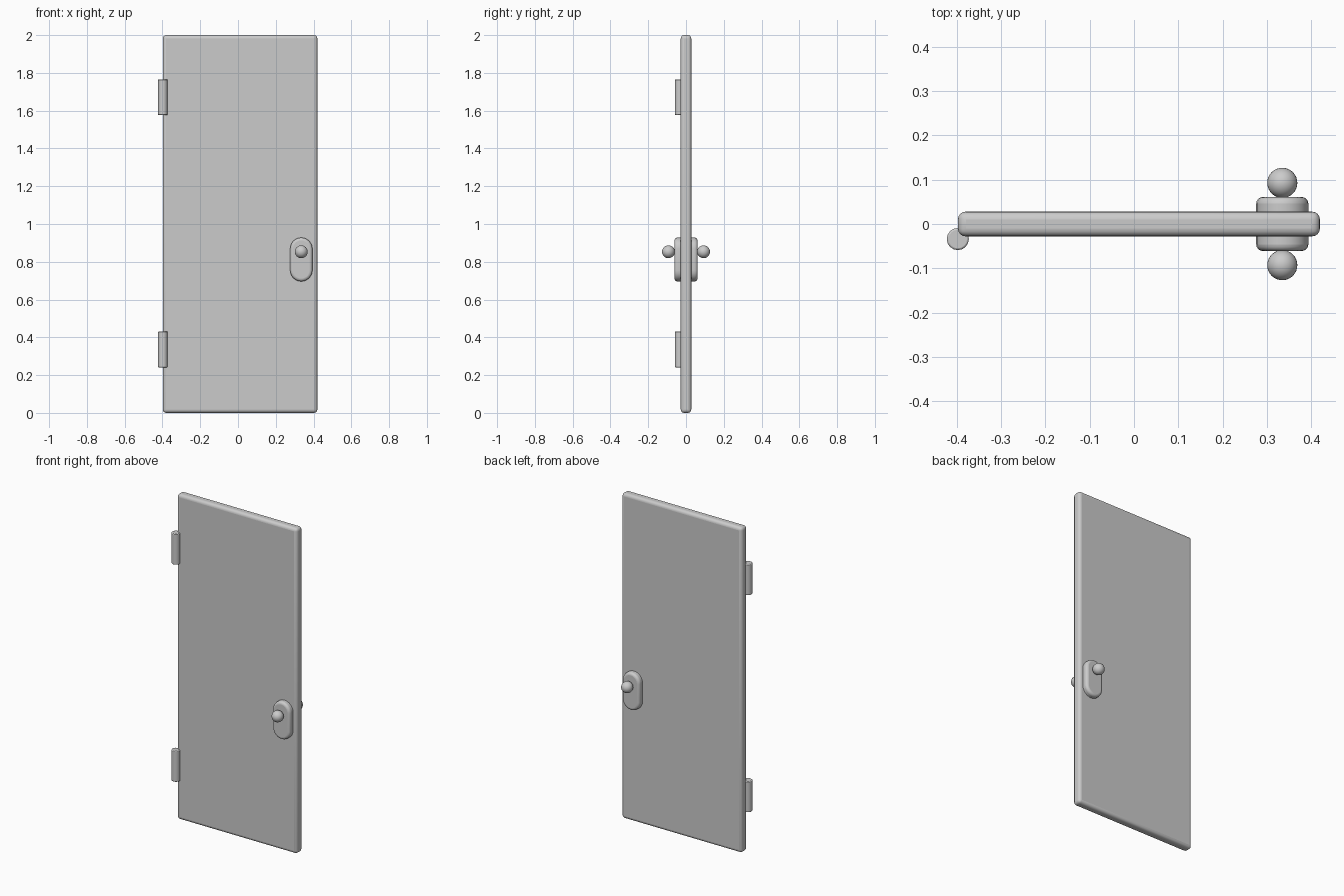
import bpy
from math import radians, cos, sin, pi

if "Cube" in bpy.data.objects:
    bpy.data.objects.remove(bpy.data.objects["Cube"])


def finish(obj, name, bevel=0.0, segments=4):
    obj.name = name
    if bevel:
        mod = obj.modifiers.new("rounded_edges", "BEVEL")
        mod.width = bevel
        mod.segments = segments
        mod.limit_method = "ANGLE"
        mod.angle_limit = radians(40)
    bpy.ops.object.select_all(action="DESELECT")
    obj.select_set(True)
    bpy.context.view_layer.objects.active = obj
    bpy.ops.object.shade_smooth_by_angle(angle=radians(35))
    return obj


# Door panel with rounded edges
bpy.ops.mesh.primitive_cube_add(size=1, location=(0.011, 0, 1.0))
door = bpy.context.object
door.scale = (0.818, 0.056, 2.0)
bpy.ops.object.transform_apply(location=False, rotation=False, scale=True)
finish(door, "door_panel", 0.018)

# Hinge barrels on the front left edge
for label, z in (("lower", 0.336), ("upper", 1.671)):
    bpy.ops.mesh.primitive_cylinder_add(vertices=16, radius=0.025, depth=0.19,
                                        location=(-0.398, -0.034, z))
    finish(bpy.context.object, label + "_hinge", 0.004, 2)

# Lock plate: stadium outline running through the door
half_w, half_h, half_d = 0.059, 0.116, 0.061
outline = []
for i in range(2):
    side = 1 - 2 * i
    for k in range(13):
        a = pi * i + pi * k / 12
        outline.append((half_w * cos(a), half_w * sin(a) + side * (half_h - half_w)))
n = len(outline)
verts = [(x, y, z) for y in (-half_d, half_d) for x, z in outline]
faces = [tuple(range(n)), tuple(reversed(range(n, 2 * n)))]
faces += [(i, i + n, (i + 1) % n + n, (i + 1) % n) for i in range(n)]
mesh = bpy.data.meshes.new("lock_plate")
mesh.from_pydata(verts, [], faces)
plate = bpy.data.objects.new("lock_plate", mesh)
plate.location = (0.335, 0, 0.812)
bpy.context.collection.objects.link(plate)
finish(plate, "lock_plate", 0.015)

# Round knobs on both sides
for label, side in (("front", -1), ("back", 1)):
    bpy.ops.mesh.primitive_uv_sphere_add(segments=32, ring_count=16, radius=0.034,
                                         location=(0.335, side * 0.093, 0.853))
    finish(bpy.context.object, label + "_knob")
